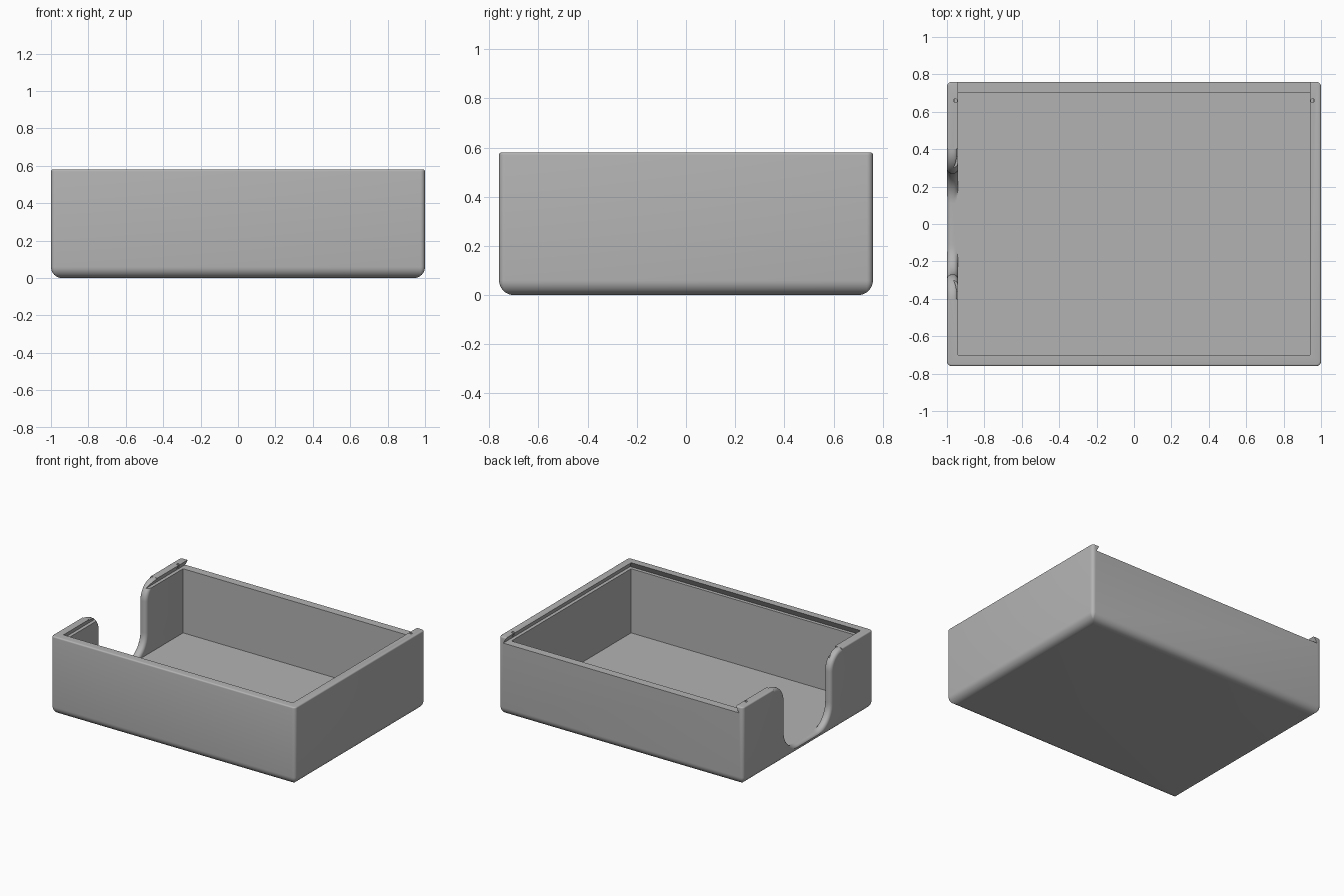
import bpy, bmesh, math

if "Cube" in bpy.data.objects:
    bpy.data.objects.remove(bpy.data.objects["Cube"], do_unlink=True)

HX, HY, H = 1.0, 0.76, 0.58      # outer half sizes and height
WALL, FLOOR = 0.06, 0.06
LEDGE = 0.535                    # height of the lid ledge

grey = bpy.data.materials.new("plain_grey")
grey.use_nodes = True
colour = (0.45, 0.45, 0.45, 1)
grey.diffuse_color = colour
grey.node_tree.nodes["Principled BSDF"].inputs["Base Color"].default_value = colour


def loft(name, rings):
    """Closed solid through matching rings of points."""
    bm = bmesh.new()
    loops = [[bm.verts.new(p) for p in ring] for ring in rings]
    n = len(loops[0])
    for a, b in zip(loops, loops[1:]):
        for i in range(n):
            j = (i + 1) % n
            bm.faces.new((a[i], a[j], b[j], b[i]))
    bm.faces.new(loops[0])
    bm.faces.new(loops[-1])
    bmesh.ops.recalc_face_normals(bm, faces=bm.faces)
    mesh = bpy.data.meshes.new(name)
    bm.to_mesh(mesh)
    bm.free()
    ob = bpy.data.objects.new(name, mesh)
    bpy.context.collection.objects.link(ob)
    mesh.materials.append(grey)
    return ob


def arc(cx, cy, r, start, end, steps):
    angles = [math.radians(start + (end - start) * i / steps) for i in range(steps + 1)]
    return [(cx + r * math.cos(a), cy + r * math.sin(a)) for a in angles]


def rounded_ring(inset, z):
    r = max(0.025 - inset, 0.003)
    x, y = HX - inset - r, HY - inset - r
    ring = []
    for k, (sx, sy) in enumerate([(1, 1), (-1, 1), (-1, -1), (1, -1)]):
        ring += arc(sx * x, sy * y, r, 90 * k, 90 * k + 90, 6)
    return [(px, py, z) for px, py in ring]


def rect_ring(x, y0, y1, z):
    return [(-x, y0, z), (x, y0, z), (x, y1, z), (-x, y1, z)]


# Tray body: large round on the bottom edge, tiny round on the top edge
R, T = 0.06, 0.01
profile = [(R - px, R + pz) for px, pz in arc(0, 0, R, 270, 360, 10)]
profile += [(T - px, H - T + pz) for px, pz in arc(0, 0, T, 0, 90, 4)]
tray = loft("tray", [rounded_ring(d, z) for d, z in profile])

# Inner cavity
cutters = [loft("cavity_cutter", [rect_ring(HX - WALL, -HY + WALL, HY - WALL, z)
                                  for z in (FLOOR, LEDGE + 0.02)])]

# Dovetail channel for a sliding lid, open at the back
cutters.append(loft("lid_channel_cutter", [
    rect_ring(0.965, -0.725, 0.9, LEDGE),
    rect_ring(0.94, -0.70, 0.9, H),
    rect_ring(0.94, -0.70, 0.9, H + 0.05)]))


# Finger notch with flared top, curved bottom and rounded rim
def notch_ring(x, d, lowest):
    half = arc(0.11, 0.22, 0.16 + d, 270, 360, 12)
    half += arc(0.40, H - 0.13, 0.13 - d, 180, 90, 12)
    half.append((0.40, H + 0.05))
    half = [(y, max(z, lowest)) for y, z in half]
    return [(x, y, z) for y, z in half] + [(x, -y, z) for y, z in reversed(half)]


rim = 0.025
sections = [(-HX - 0.05, rim)]
sections += [(-HX + rim - px, rim - pz) for px, pz in arc(0, 0, rim, 0, 90, 6)]
sections += [(-HX + WALL - rim + px, rim - pz) for px, pz in arc(0, 0, rim, 90, 0, 6)]
sections.append((-HX + WALL + 0.03, rim))
cutters.append(loft("notch_cutter", [
    notch_ring(x, d, FLOOR + 0.0005 if x > -HX + WALL / 2 else 0) for x, d in sections]))

# Small lid catch holes near the back of both lips
for side, sx in (("left", 1), ("right", -1)):
    circle = arc(sx * 0.955, 0.66, 0.01, 0, 337.5, 15)
    cutters.append(loft(side + "_catch_cutter",
                        [[(x, y, z) for x, y in circle] for z in (LEDGE + 0.01, H + 0.02)]))

# Cut everything out of the tray
bpy.context.view_layer.objects.active = tray
for cutter in cutters:
    cutter.hide_render = True
    mod = tray.modifiers.new(cutter.name, "BOOLEAN")
    mod.operation, mod.solver, mod.object = "DIFFERENCE", "EXACT", cutter
    bpy.ops.object.modifier_apply(modifier=mod.name)
    bpy.data.objects.remove(cutter, do_unlink=True)

bpy.ops.object.select_all(action="DESELECT")
tray.select_set(True)
bpy.ops.object.shade_smooth_by_angle(angle=math.radians(30))
